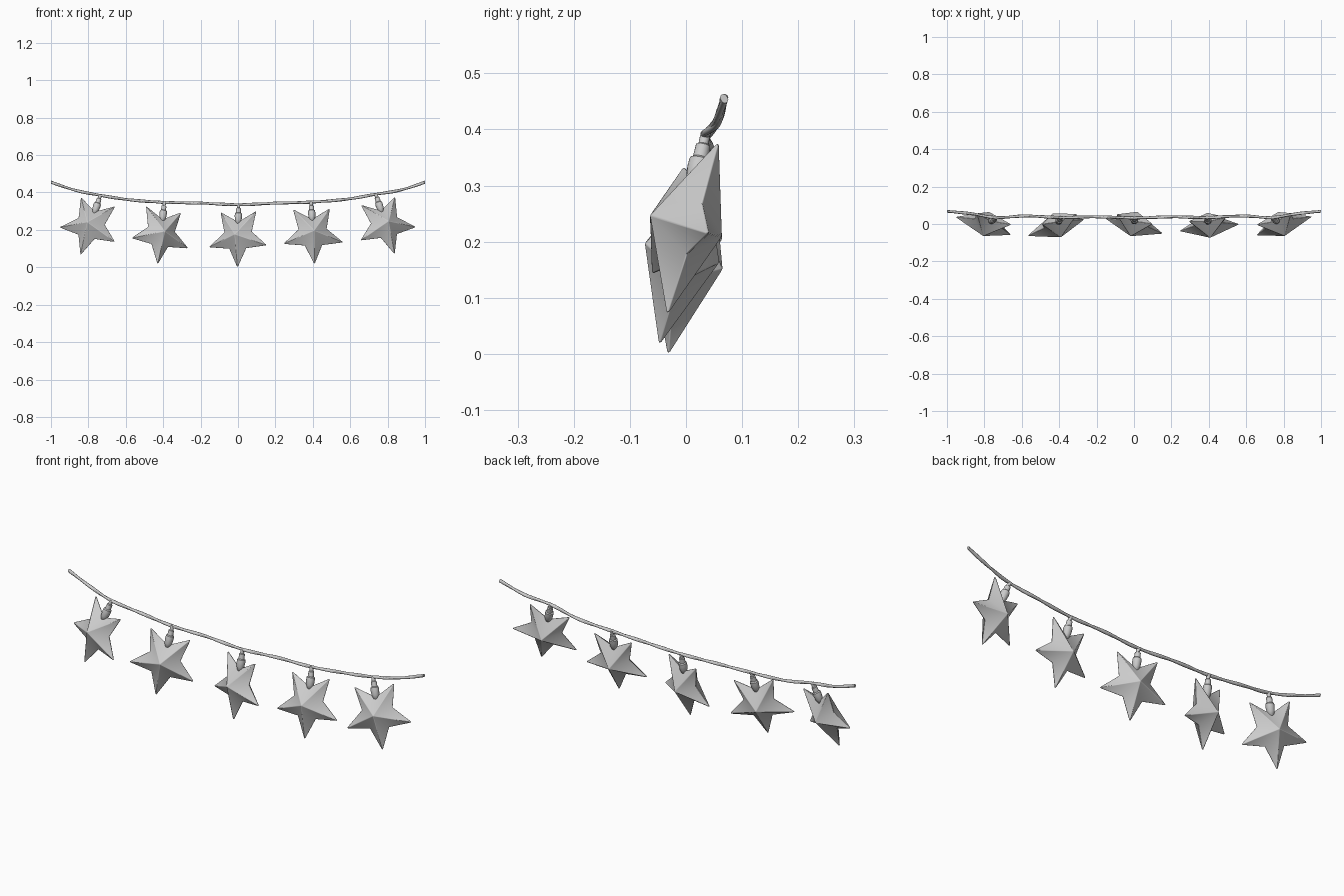
import bpy, bmesh, math
from mathutils import Vector, Euler

if "Cube" in bpy.data.objects:
    bpy.data.objects.remove(bpy.data.objects["Cube"])

grey = bpy.data.materials.new("plain_grey")
grey.diffuse_color = (0.6, 0.6, 0.6, 1)
grey.use_nodes = True
grey.node_tree.nodes["Principled BSDF"].inputs["Base Color"].default_value = grey.diffuse_color


def finish(name, bm, matrix=None, angle=30):
    bmesh.ops.recalc_face_normals(bm, faces=bm.faces)
    me = bpy.data.meshes.new(name)
    bm.to_mesh(me)
    bm.free()
    ob = bpy.data.objects.new(name, me)
    bpy.context.collection.objects.link(ob)
    me.materials.append(grey)
    if matrix:
        ob.matrix_world = matrix
    bpy.ops.object.select_all(action='DESELECT')
    ob.select_set(True)
    bpy.context.view_layer.objects.active = ob
    bpy.ops.object.shade_smooth_by_angle(angle=math.radians(angle))
    return ob


def star(name, matrix, R=0.172, r=0.081, depth=0.070):
    """Puffed five-pointed star, one point down, with softened ridges."""
    bm = bmesh.new()
    rim = []
    for i in range(10):
        a = math.radians(-90 + 36 * i)
        d = r if i % 2 else R
        rim.append(bm.verts.new((d * math.cos(a), 0, d * math.sin(a))))
    for s in (-1, 1):
        apex = bm.verts.new((0, s * depth, 0))
        for i in range(10):
            bm.faces.new((rim[i], rim[(i + 1) % 10], apex))
    # Round the ridges and the rim, leaving the valleys crisp
    bmesh.ops.recalc_face_normals(bm, faces=bm.faces)
    ridges = [e for e in bm.edges if e.is_convex]
    bmesh.ops.bevel(bm, geom=ridges, offset=0.003, offset_type='OFFSET', segments=2,
                    profile=0.5, affect='EDGES', clamp_overlap=True)
    ob = finish(name, bm, matrix, 50)
    ob.modifiers.new("soft_ridges", 'WEIGHTED_NORMAL').keep_sharp = True


def socket(name, matrix):
    """Lathed lamp holder: neck, collar, and bulb sinking into the star notch."""
    profile = [(0, .180), (.009, .177), (.009, .156), (.013, .153), (.014, .130),
               (.019, .126), (.020, .112), (.018, .090), (.012, .072), (0, .064)]
    bm = bmesh.new()
    vs = [bm.verts.new((x, 0, z)) for x, z in profile]
    es = [bm.edges.new(p) for p in zip(vs, vs[1:])]
    bmesh.ops.spin(bm, geom=vs + es, cent=(0, 0, 0), axis=(0, 0, 1),
                   angle=2 * math.pi, steps=16)
    bmesh.ops.remove_doubles(bm, verts=bm.verts, dist=1e-5)
    finish(name, bm, matrix, 40)


# Stars with their sockets: centre, tilt back, roll, yaw
stars = [((-.79, 0, .223), 12, 18, -14), ((-.412, -.007, .179), 14, 6, 18),
         ((0, 0, .164), 11, 1, -15), ((.400, -.007, .180), 14, -3, 6),
         ((.788, 0, .228), 12, -17, 15)]
tops = []
for i, (c, tilt, roll, yaw) in enumerate(stars, 1):
    m = (Euler((math.radians(-tilt), 0, 0)).to_matrix()
         @ Euler((0, math.radians(roll), 0)).to_matrix()
         @ Euler((0, 0, math.radians(yaw))).to_matrix()).to_4x4()
    m.translation = c
    star(f"star_{i}", m)
    socket(f"socket_{i}", m)
    tops.append(m @ Vector((0, 0, .174)))

# Sagging cord path passing over every socket
path = [Vector((-1, .068, .455)), Vector((-.87, .055, .412)), tops[0],
        Vector((-.58, .043, .361)), tops[1], Vector((-.2, .038, .343)), tops[2],
        Vector((.2, .038, .343)), tops[3], Vector((.58, .043, .364)), tops[4],
        Vector((.87, .055, .413)), Vector((1, .068, .455))]


def spline_point(t):
    i = min(int(t), len(path) - 2)
    u = t - i
    p = [path[max(0, min(len(path) - 1, i + k))] for k in (-1, 0, 1, 2)]
    return 0.5 * (2 * p[1] + (p[2] - p[0]) * u
                  + (2 * p[0] - 5 * p[1] + 4 * p[2] - p[3]) * u * u
                  + (3 * p[1] - p[0] - 3 * p[2] + p[3]) * u ** 3)


# Cord of two strands pressed closely together with a slow twist
for k in range(2):
    bm = bmesh.new()
    prev = None
    steps = 200
    for n in range(steps + 1):
        p = spline_point(n / steps * (len(path) - 1))
        a = p.x * 2 * math.pi / 0.3 + k * math.pi
        p = p + Vector((0, math.cos(a), math.sin(a))) * 0.002
        ring = [bm.verts.new(p + Vector((0, math.cos(q), math.sin(q))) * 0.0065)
                for q in (j * math.pi / 4 for j in range(8))]
        if prev:
            for j in range(8):
                bm.faces.new((prev[j], prev[j - 1], ring[j - 1], ring[j]))
        if n in (0, steps):
            bm.faces.new(ring)
        prev = ring
    finish(f"cord_strand_{k + 1}", bm, None, 60)
